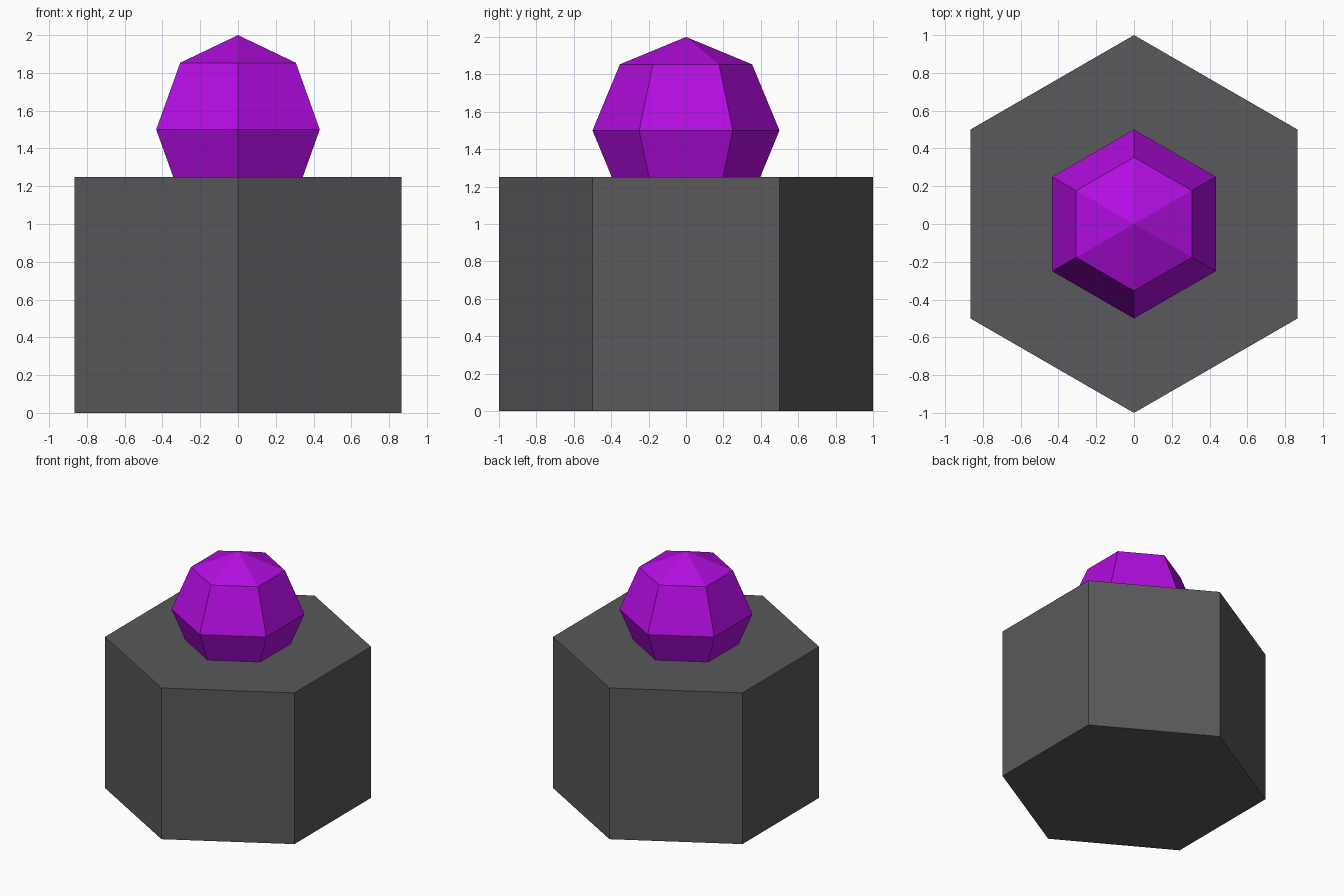
import bpy, bmesh, math

if "Cube" in bpy.data.objects:
    bpy.data.objects.remove(bpy.data.objects["Cube"])


def material(name, rgb):
    m = bpy.data.materials.new(name)
    m.diffuse_color = (*rgb, 1.0)
    m.use_nodes = True
    m.node_tree.nodes["Principled BSDF"].inputs["Base Color"].default_value = m.diffuse_color
    return m


def hex_lathe(name, profile, mat, sides=6):
    """Flat-faced solid from (radius, z) pairs, bottom to top, with a corner on +y."""
    bm = bmesh.new()
    rings = []
    for r, z in profile:
        n = sides if r > 1e-6 else 1
        rings.append([bm.verts.new((r * math.sin(math.tau * i / sides),
                                    r * math.cos(math.tau * i / sides), z))
                      for i in range(n)])
    for a, b in zip(rings, rings[1:]):
        for i in range(sides):
            j = (i + 1) % sides
            corners = [a[i % len(a)], a[j % len(a)], b[j % len(b)], b[i % len(b)]]
            bm.faces.new(list(dict.fromkeys(corners)))
    for ring in (rings[0], rings[-1]):
        if len(ring) > 1:
            bm.faces.new(ring)
    bmesh.ops.recalc_face_normals(bm, faces=bm.faces)
    mesh = bpy.data.meshes.new(name)
    bm.to_mesh(mesh)
    bm.free()
    mesh.materials.append(mat)
    obj = bpy.data.objects.new(name, mesh)
    bpy.context.collection.objects.link(obj)
    return obj


grey = material("dark grey", (0.1, 0.1, 0.108))
purple = material("purple", (0.45, 0.004, 0.75))

# Hexagonal block
hex_lathe("base_block", [(1.0, 0.0), (1.0, 1.25)], grey)

# Six-sided faceted ball, partly sunk into the block
R, CENTRE = 0.5, 1.5
arc = [math.radians(a) for a in (-90, -45, 0, 45, 90)]
hex_lathe("top_ball", [(R * math.cos(a), CENTRE + R * math.sin(a)) for a in arc], purple)
